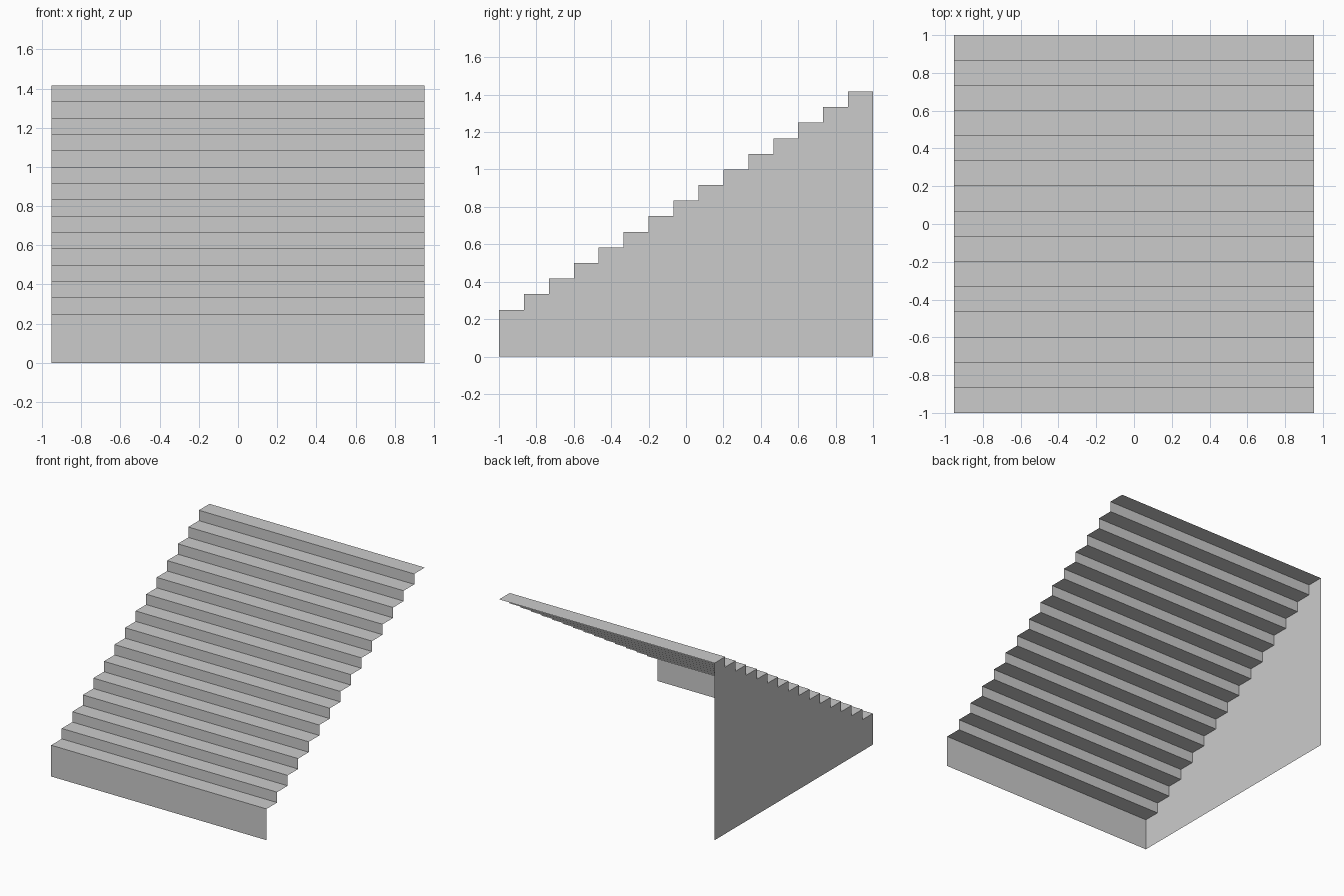
import bpy, bmesh

if "Cube" in bpy.data.objects:
    bpy.data.objects.remove(bpy.data.objects["Cube"])

STEPS = 15
HALF_WIDTH = 0.953
RUN = 2.0 / STEPS
FIRST_RISE = 0.25
RISE = RUN * 0.625

# Stair profile in (y, z): one riser and one tread per step
profile = [(-1.0, 0.0)]
for i in range(STEPS):
    z = FIRST_RISE + i * RISE
    profile += [(-1.0 + i * RUN, z), (-1.0 + (i + 1) * RUN, z)]


def add_object(name, bm):
    mesh = bpy.data.meshes.new(name)
    bm.to_mesh(mesh)
    bm.free()
    obj = bpy.data.objects.new(name, mesh)
    bpy.context.collection.objects.link(obj)
    return obj


# Thin folded sheet of risers and treads, open at the back and underneath
bm = bmesh.new()
left = [bm.verts.new((-HALF_WIDTH, y, z)) for y, z in profile]
right = [bm.verts.new((HALF_WIDTH, y, z)) for y, z in profile]
for i in range(len(profile) - 1):
    bm.faces.new((left[i], right[i], right[i + 1], left[i + 1]))
add_object("stair_treads_and_risers", bm)

# Side wall on the left only, one strip under each tread
bm = bmesh.new()
outline = [bm.verts.new((-HALF_WIDTH, y, z)) for y, z in profile]
outline.append(bm.verts.new((-HALF_WIDTH, 1.0, 0.0)))
bm.faces.new(outline)
add_object("left_side_wall", bm)
